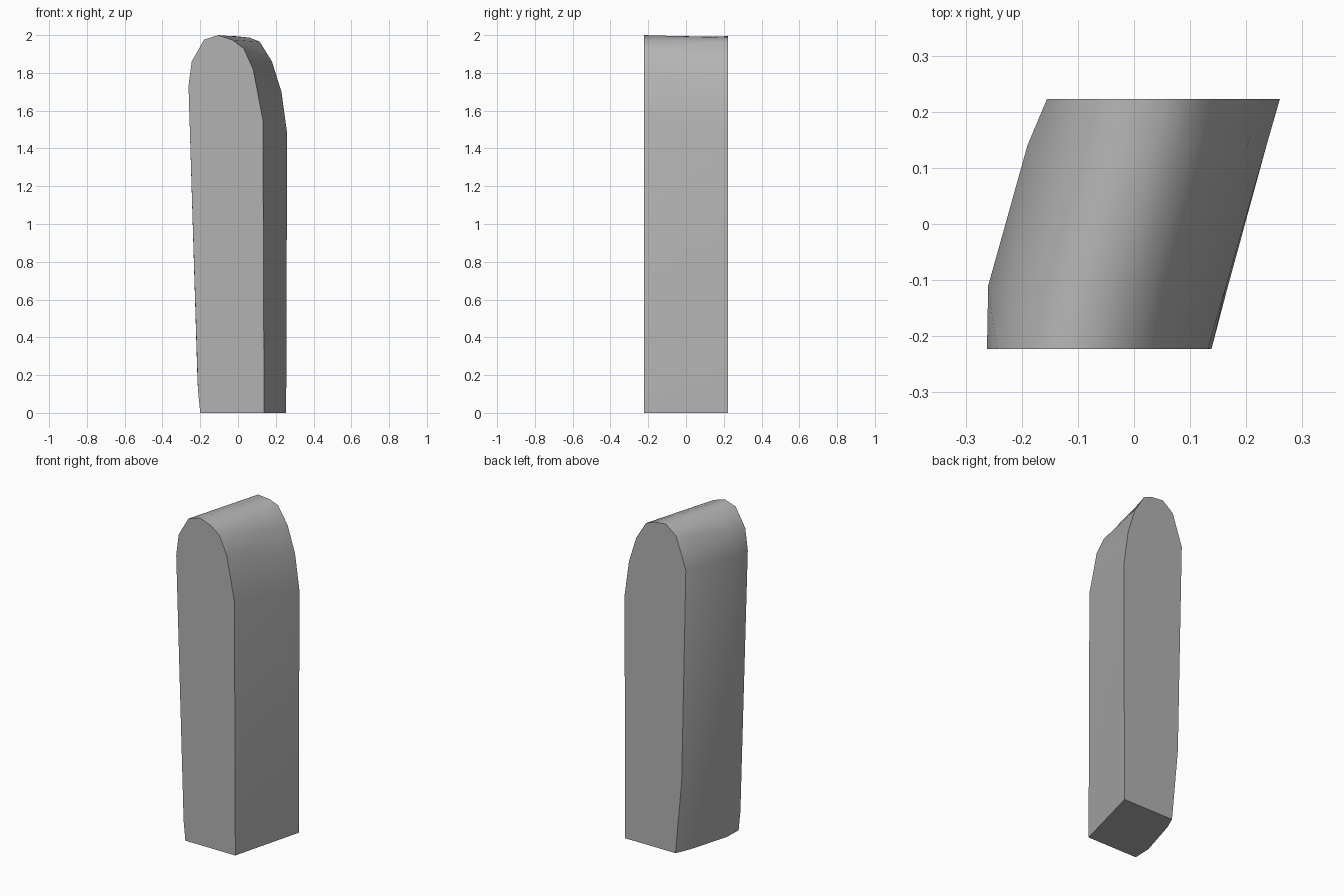
import bpy
import bmesh
import math

cube = bpy.data.objects.get("Cube")
if cube:
    bpy.data.objects.remove(cube, do_unlink=True)

# Stone colour
stone = bpy.data.materials.new("stone_grey")
grey = (0.45, 0.45, 0.45, 1.0)
stone.use_nodes = True
stone.diffuse_color = grey
stone.node_tree.nodes["Principled BSDF"].inputs["Base Color"].default_value = grey

# Arched outlines (x, z), from the lower right corner over the top
front = [(.138, 0), (.132, 1.55), (.08, 1.82), (.03, 1.93), (-.03, 1.975), (-.105, 2),
         (-.18, 1.975), (-.245, 1.86), (-.262, 1.73), (-.212, .12), (-.2, 0)]
back = [(.255, 0), (.26, 1.48), (.23, 1.7), (.18, 1.86), (.115, 1.965), (.06, 1.987),
        (-.02, 1.995), (-.09, 1.94), (-.155, 1.75), (-.127, .45), (-.085, 0)]
DEPTH = 0.223

# Depth stations, with the outward swell of the left flank at each
stations = [(-DEPTH, 0), (-.11, .025), (.14, .015), (DEPTH, 0)]
flank = {7: .6, 8: 1, 9: 1, 10: 1}

bm = bmesh.new()
rings = []
for y, swell in stations:
    t = (y + DEPTH) / (2 * DEPTH)
    ring = []
    for i, (a, b) in enumerate(zip(front, back)):
        x = a[0] + (b[0] - a[0]) * t - swell * flank.get(i, 0)
        ring.append(bm.verts.new((x, y, a[1] + (b[1] - a[1]) * t)))
    rings.append(ring)

# Sides, base and the two flat end faces
for r, s in zip(rings, rings[1:]):
    for i in range(len(r)):
        j = (i + 1) % len(r)
        bm.faces.new((r[i], r[j], s[j], s[i]))
bm.faces.new(rings[0])
bm.faces.new(rings[-1][::-1])
bmesh.ops.recalc_face_normals(bm, faces=bm.faces)

mesh = bpy.data.meshes.new("stone_slab")
bm.to_mesh(mesh)
bm.free()
slab = bpy.data.objects.new("stone_slab", mesh)
bpy.context.collection.objects.link(slab)
mesh.materials.append(stone)

# Smooth flanks, sharp end faces
bpy.ops.object.select_all(action='DESELECT')
slab.select_set(True)
bpy.context.view_layer.objects.active = slab
bpy.ops.object.shade_smooth_by_angle(angle=math.radians(45))
